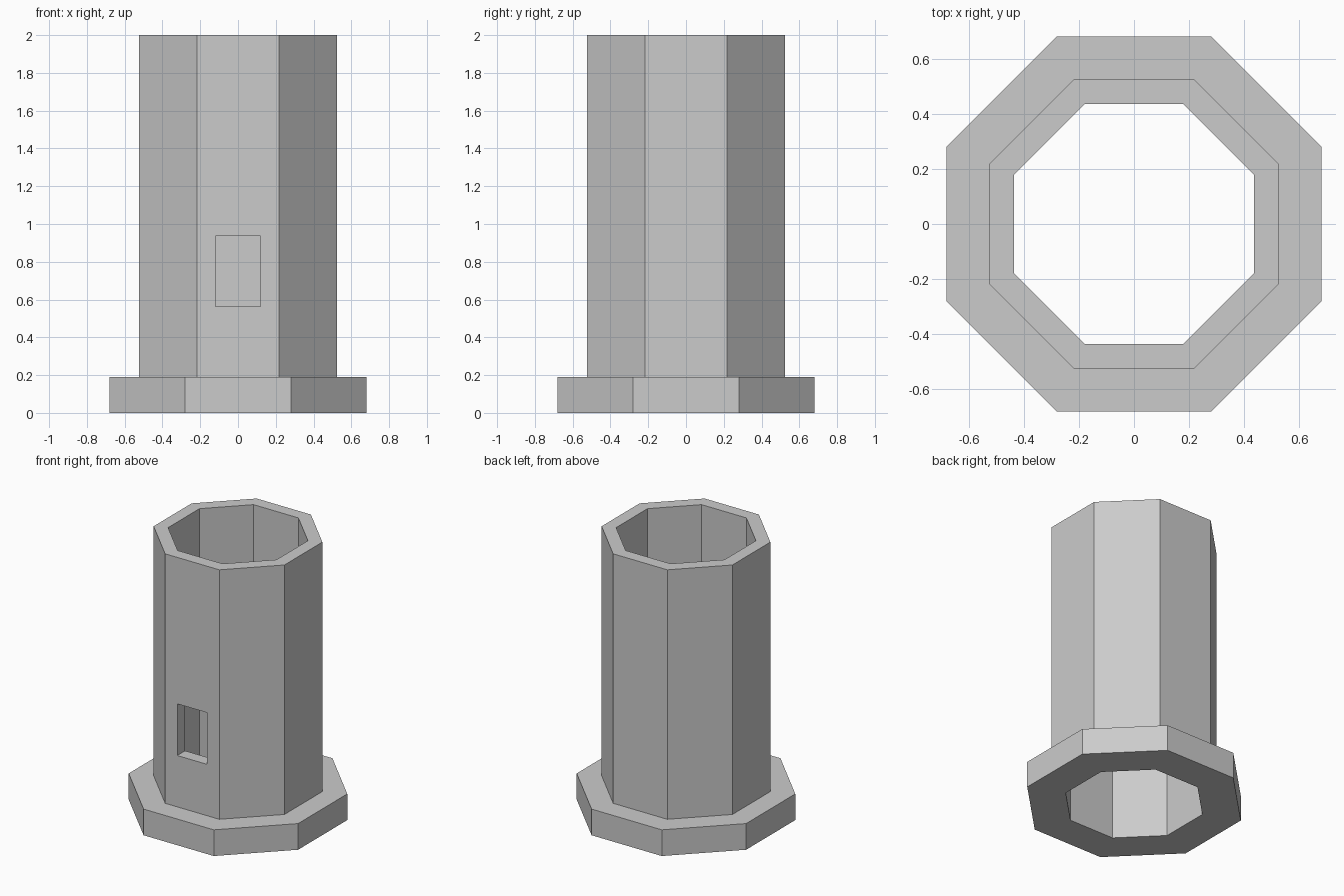
import bpy, bmesh, math

cube = bpy.data.objects.get("Cube")
if cube:
    bpy.data.objects.remove(cube, do_unlink=True)

SIDES = 8
WALL, BORE, FLANGE = 0.525, 0.435, 0.68   # distances from the axis to the flats
FLANGE_TOP, HEIGHT = 0.19, 2.0

grey = bpy.data.materials.new("plain grey")
grey.use_nodes = True
colour = (0.6, 0.6, 0.6, 1)
grey.diffuse_color = colour
grey.node_tree.nodes["Principled BSDF"].inputs["Base Color"].default_value = colour


def add_object(name, bm):
    bmesh.ops.recalc_face_normals(bm, faces=bm.faces)
    mesh = bpy.data.meshes.new(name)
    bm.to_mesh(mesh)
    bm.free()
    mesh.materials.append(grey)
    obj = bpy.data.objects.new(name, mesh)
    bpy.context.collection.objects.link(obj)
    return obj


def octagon_ring(bm, flat, z):
    radius = flat / math.cos(math.pi / SIDES)
    angles = [(i + 0.5) * math.tau / SIDES for i in range(SIDES)]
    return [bm.verts.new((radius * math.cos(a), radius * math.sin(a), z)) for a in angles]


# Hollow eight-sided tube with a flange at its foot
bm = bmesh.new()
profile = [(BORE, 0), (FLANGE, 0), (FLANGE, FLANGE_TOP),
           (WALL, FLANGE_TOP), (WALL, HEIGHT), (BORE, HEIGHT)]
rings = [octagon_ring(bm, flat, z) for flat, z in profile]
for lower, upper in zip(rings, rings[1:] + rings[:1]):
    for i in range(SIDES):
        j = (i + 1) % SIDES
        bm.faces.new((lower[i], lower[j], upper[j], upper[i]))
tube = add_object("flanged_tube", bm)

# Rectangular window through the front wall
bm = bmesh.new()
bmesh.ops.create_cube(bm, size=1)
bmesh.ops.scale(bm, vec=(0.24, 0.3, 0.375), verts=bm.verts)
bmesh.ops.translate(bm, vec=(0, -(WALL + BORE) / 2, 0.75), verts=bm.verts)
cutter = add_object("window_cutter", bm)
cutter.hide_render = True

cut = tube.modifiers.new("window", "BOOLEAN")
cut.operation = "DIFFERENCE"
cut.solver = "EXACT"
cut.object = cutter
bpy.context.view_layer.objects.active = tube
bpy.ops.object.modifier_apply(modifier=cut.name)
bpy.data.objects.remove(cutter, do_unlink=True)
